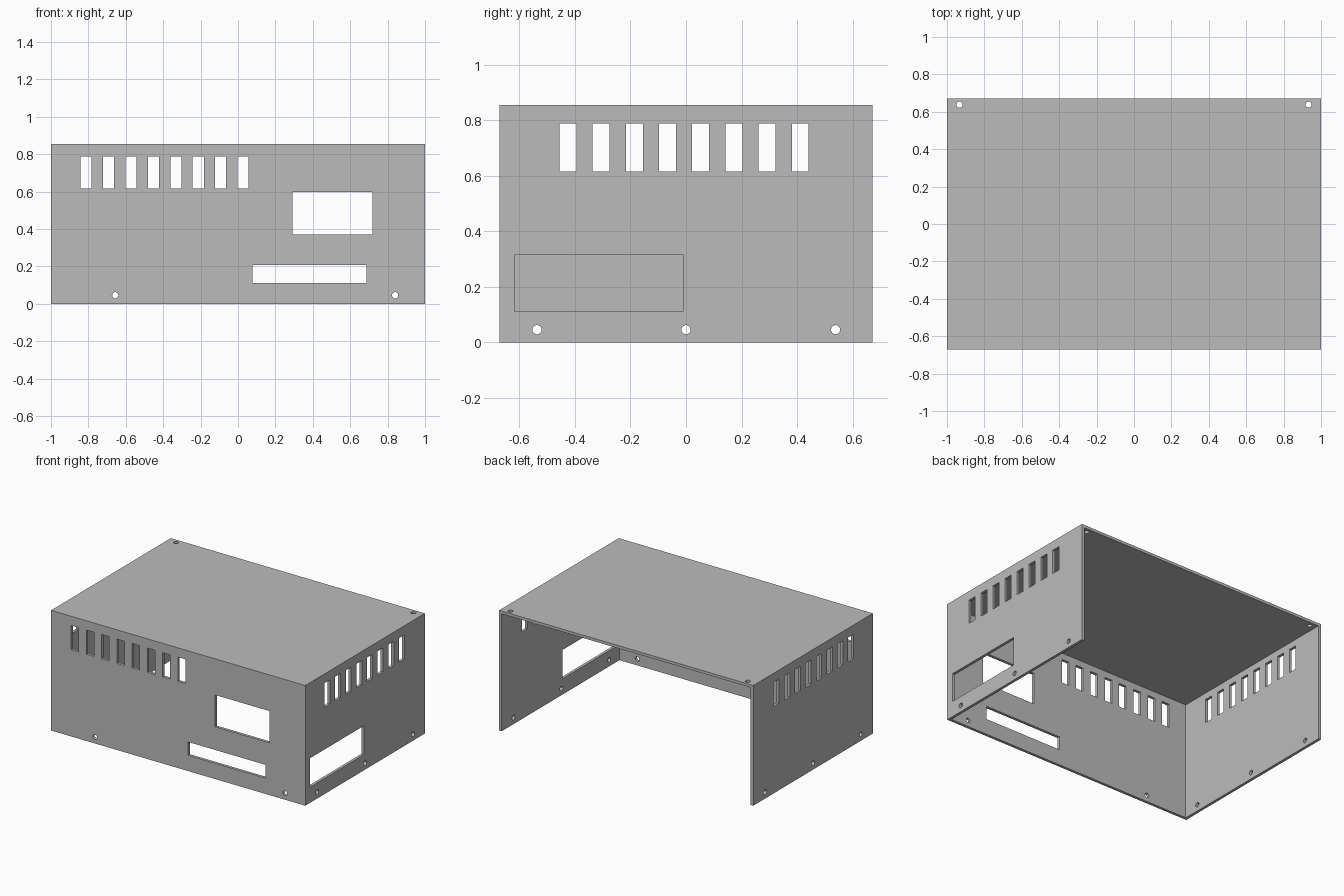
import bpy
import bmesh
from mathutils import Matrix, Vector

default = bpy.data.objects.get("Cube")
if default:
    bpy.data.objects.remove(default, do_unlink=True)

# Overall size, sheet thickness and the half-length of every cutter
W, D, H, T = 1.0, 0.672, 0.855, 0.02
REACH = 0.05
SLOT_Z = (0.617, 0.789)
SCREW_Z, SCREW_R = 0.046, 0.0165


def add_box(bm, low, high):
    low, high = Vector(low), Vector(high)
    placed = Matrix.Translation((low + high) / 2) @ Matrix.Diagonal((*(high - low), 1))
    bmesh.ops.create_cube(bm, size=1, matrix=placed)


def add_hole(bm, centre, axis):
    turn = Vector((0, 0, 1)).rotation_difference(Vector(axis)).to_matrix().to_4x4()
    bmesh.ops.create_cone(bm, cap_ends=True, segments=32, radius1=SCREW_R, radius2=SCREW_R,
                          depth=2 * REACH, matrix=Matrix.Translation(centre) @ turn)


def front_cut(bm, x0, x1, z0, z1):
    add_box(bm, (x0, -D - REACH, z0), (x1, -D + REACH, z1))


def side_cut(bm, side, y0, y1, z0, z1):
    add_box(bm, (side * W - REACH, y0, z0), (side * W + REACH, y1, z1))


def make_object(name, bm):
    mesh = bpy.data.meshes.new(name)
    bm.to_mesh(mesh)
    bm.free()
    obj = bpy.data.objects.new(name, mesh)
    bpy.context.scene.collection.objects.link(obj)
    return obj


# Sheet metal cover, a solid block before cutting
bm = bmesh.new()
add_box(bm, (-W, -D, 0), (W, D, H))
cover = make_object("enclosure_cover", bm)

# Cavity, open at the back and the bottom
bm = bmesh.new()
add_box(bm, (-W + T, -D + T, -1), (W - T, D + 1, H - T))
cavity = make_object("cavity_cutter", bm)

# Ventilation slots on the front and both sides
bm = bmesh.new()
for i in range(8):
    x = -0.842 + 0.12 * i
    front_cut(bm, x, x + 0.059, *SLOT_Z)
    y = -0.456 + 0.1196 * i
    for side in (-1, 1):
        side_cut(bm, side, y, y + 0.061, *SLOT_Z)

# Display window, front port slot and side port window
front_cut(bm, 0.291, 0.718, 0.372, 0.598)
front_cut(bm, 0.077, 0.686, 0.112, 0.207)
side_cut(bm, 1, -0.618, -0.011, 0.112, 0.317)

# Screw holes
for x in (-0.656, 0.84):
    add_hole(bm, (x, -D, SCREW_Z), (0, 1, 0))
for side in (-1, 1):
    for y in (-0.537, 0, 0.539):
        add_hole(bm, (side * W, y, SCREW_Z), (1, 0, 0))
    add_hole(bm, (side * 0.933, 0.638, H), (0, 0, 1))
openings = make_object("openings_cutter", bm)

# Cut the cover, then drop the cutters
for cutter in (cavity, openings):
    cutter.hide_render = True
    mod = cover.modifiers.new(cutter.name, "BOOLEAN")
    mod.operation = "DIFFERENCE"
    mod.solver = "EXACT"
    mod.object = cutter
bpy.context.view_layer.update()
evaluated = cover.evaluated_get(bpy.context.evaluated_depsgraph_get())
cut_mesh = bpy.data.meshes.new_from_object(evaluated)
cover.modifiers.clear()
cover.data = cut_mesh
cut_mesh.name = "enclosure_cover"
for cutter in (cavity, openings):
    bpy.data.objects.remove(cutter, do_unlink=True)

# Plain grey metal
grey = bpy.data.materials.new("light_grey_metal")
grey.use_nodes = True
colour = (0.5, 0.5, 0.5, 1)
grey.diffuse_color = colour
grey.node_tree.nodes["Principled BSDF"].inputs["Base Color"].default_value = colour
cover.data.materials.clear()
cover.data.materials.append(grey)
